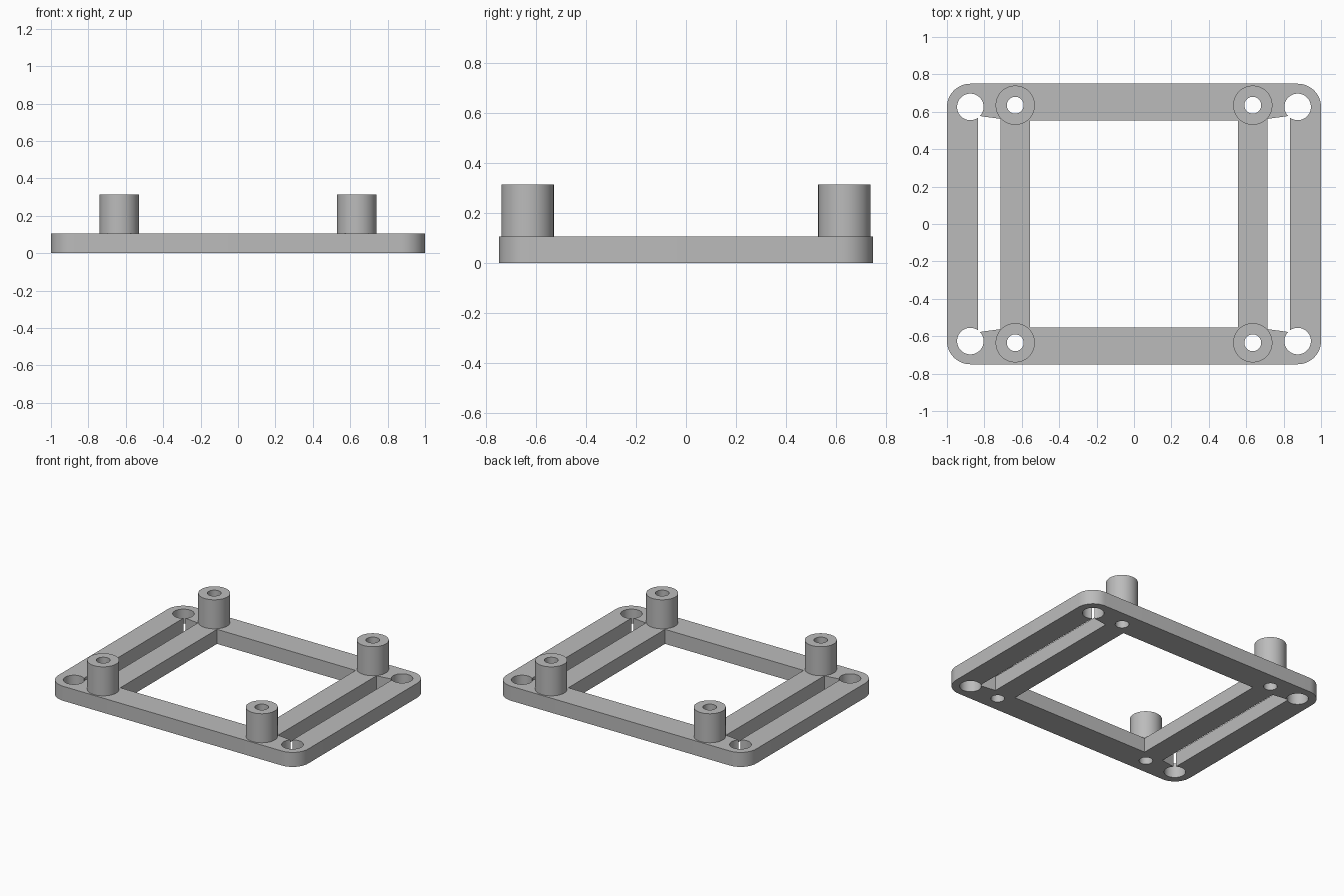
import bpy, bmesh
from math import cos, sin, pi, radians

cube = bpy.data.objects.get("Cube")
if cube:
    bpy.data.objects.remove(cube, do_unlink=True)

PLATE_H, POST_H = 0.105, 0.315
HOLE_X, HOLE_Y, POST = 0.875, 0.626, 0.635
SIGNS = [(1, 1), (-1, 1), (-1, -1), (1, -1)]

grey = bpy.data.materials.new("plain_grey")
grey.use_nodes = True
grey.diffuse_color = (0.5, 0.5, 0.5, 1)
grey.node_tree.nodes["Principled BSDF"].inputs["Base Color"].default_value = (0.5, 0.5, 0.5, 1)


def circle(cx, cy, r, n=48):
    return [(cx + r * cos(2 * pi * i / n), cy + r * sin(2 * pi * i / n)) for i in range(n)]


def prism(name, outline, z0, z1):
    """Closed solid from a 2D outline."""
    bm = bmesh.new()
    face = bm.faces.new([bm.verts.new((x, y, z0)) for x, y in outline])
    top = bmesh.ops.extrude_face_region(bm, geom=[face])["geom"]
    bmesh.ops.translate(bm, vec=(0, 0, z1 - z0),
                        verts=[v for v in top if isinstance(v, bmesh.types.BMVert)])
    bmesh.ops.recalc_face_normals(bm, faces=bm.faces)
    mesh = bpy.data.meshes.new(name)
    bm.to_mesh(mesh)
    bm.free()
    mesh.materials.append(grey)
    obj = bpy.data.objects.new(name, mesh)
    bpy.context.collection.objects.link(obj)
    return obj


def cut(target, outline):
    """Cut an outline right through the target, then discard the cutter."""
    cutter = prism("cutter", outline, -0.1, 0.5)
    cutter.hide_render = True
    mod = target.modifiers.new("cut", "BOOLEAN")
    mod.operation, mod.solver, mod.object = "DIFFERENCE", "EXACT", cutter
    bpy.context.view_layer.objects.active = target
    bpy.ops.object.modifier_apply(modifier=mod.name)
    bpy.data.objects.remove(cutter, do_unlink=True)


def smooth(obj):
    bpy.ops.object.select_all(action="DESELECT")
    obj.select_set(True)
    bpy.context.view_layer.objects.active = obj
    bpy.ops.object.shade_smooth_by_angle(angle=radians(30))


# Base plate with rounded corners centred on the mounting holes
outline = []
for k, (sx, sy) in enumerate(SIGNS):
    for i in range(13):
        a = (k + i / 12) * pi / 2
        outline.append((sx * HOLE_X + 0.125 * cos(a), sy * (0.75 - 0.125) + 0.125 * sin(a)))
plate = prism("base_plate", outline, 0, PLATE_H)

# Central opening
cut(plate, [(sx * 0.555, sy * 0.553) for sx, sy in SIGNS])

# Side slots with slanted ends
for s in (1, -1):
    cut(plate, [(s * 0.715, -0.562), (s * 0.835, -0.579),
                (s * 0.835, 0.579), (s * 0.715, 0.562)])

# Corner mounting holes and screw holes under the posts
for sx, sy in SIGNS:
    cut(plate, circle(sx * HOLE_X, sy * HOLE_Y, 0.071))
    cut(plate, circle(sx * POST, sy * POST, 0.045))
smooth(plate)

# Hollow standoff posts
for (sx, sy), label in zip(SIGNS, ("back_left", "back_right", "front_right", "front_left")):
    post = prism("standoff_" + label, circle(sx * POST, sy * POST, 0.105), PLATE_H, POST_H)
    cut(post, circle(sx * POST, sy * POST, 0.045))
    smooth(post)
